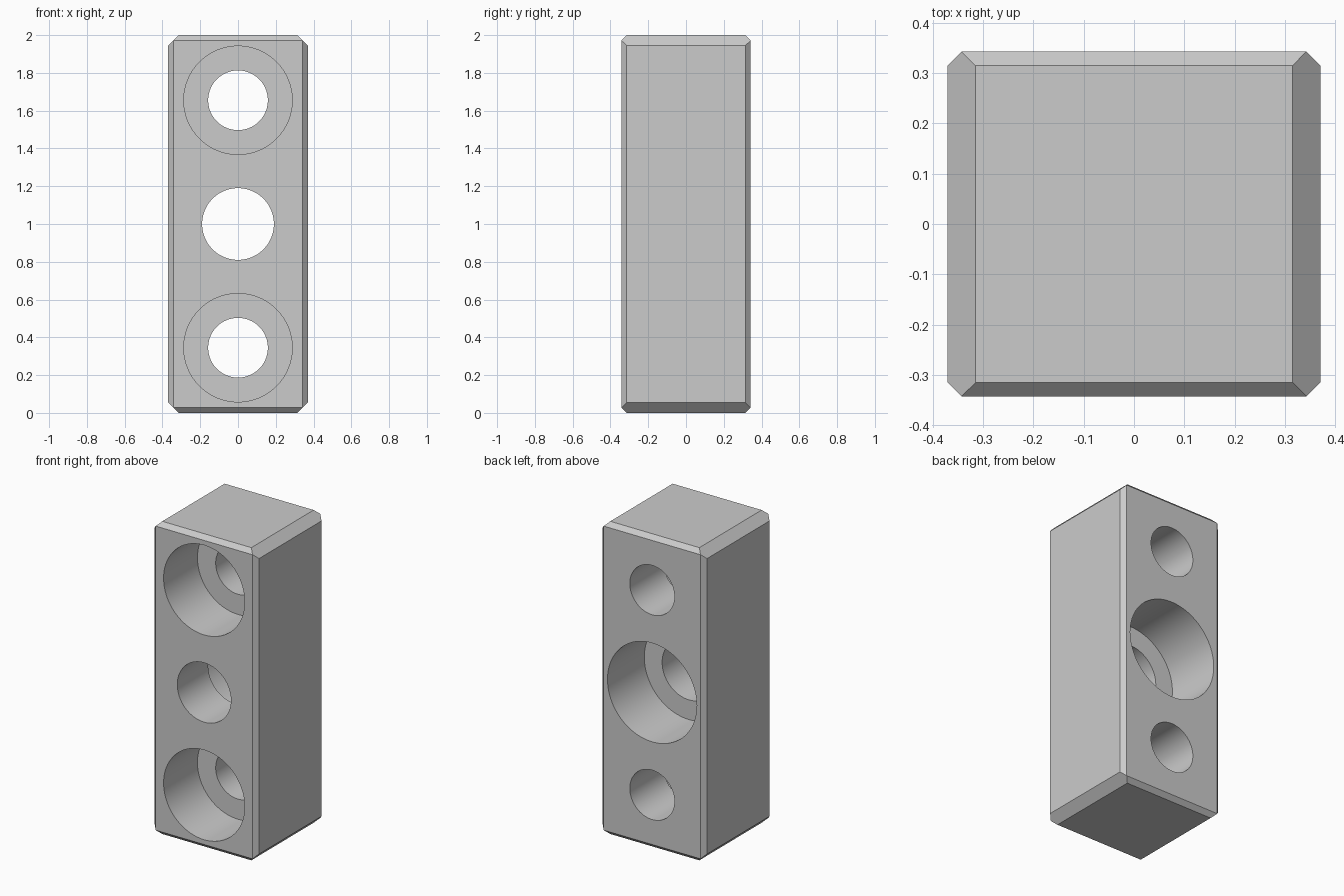
import bpy, bmesh, math
from itertools import product

if "Cube" in bpy.data.objects:
    bpy.data.objects.remove(bpy.data.objects["Cube"])

# Chamfered block: hull of one corner's three points mirrored to all eight corners
bm = bmesh.new()
corner = [(0.315, 0.315, 1.0), (0.3425, 0.3425, 0.9725), (0.37, 0.315, 0.945)]
for sx, sy, sz in product((-1, 1), repeat=3):
    for x, y, z in corner:
        bm.verts.new((sx * x, sy * y, 1 + sz * z))
bmesh.ops.convex_hull(bm, input=bm.verts[:])
bmesh.ops.dissolve_limit(bm, angle_limit=math.radians(1), verts=bm.verts[:], edges=bm.edges[:])
bmesh.ops.recalc_face_normals(bm, faces=bm.faces[:])
mesh = bpy.data.meshes.new("drilled_block")
bm.to_mesh(mesh)
bm.free()
block = bpy.data.objects.new("drilled_block", mesh)
bpy.context.collection.objects.link(block)


def drill(z, radius, y0, y1):
    """Cut a round hole along y, then discard the cutter."""
    bpy.ops.mesh.primitive_cylinder_add(vertices=96, radius=radius, depth=y1 - y0,
                                        location=(0, (y0 + y1) / 2, z),
                                        rotation=(math.pi / 2, 0, 0))
    cutter = bpy.context.object
    cutter.name = "hole_cutter"
    cutter.hide_render = True
    mod = block.modifiers.new("hole", 'BOOLEAN')
    mod.operation = 'DIFFERENCE'
    mod.solver = 'EXACT'
    mod.object = cutter
    bpy.context.view_layer.objects.active = block
    bpy.ops.object.modifier_apply(modifier=mod.name)
    bpy.data.objects.remove(cutter)


# Outer holes, counterbored from the front
for z in (0.345, 1.655):
    drill(z, 0.287, -0.6, 0.0)
    drill(z, 0.158, -0.6, 0.6)

# Middle hole, counterbored from the back
drill(1.0, 0.316, -0.03, 0.6)
drill(1.0, 0.19, -0.6, 0.6)

# Smooth bores, crisp chamfers
bpy.ops.object.select_all(action='DESELECT')
block.select_set(True)
bpy.context.view_layer.objects.active = block
bpy.ops.object.shade_smooth_by_angle(angle=math.radians(25))
